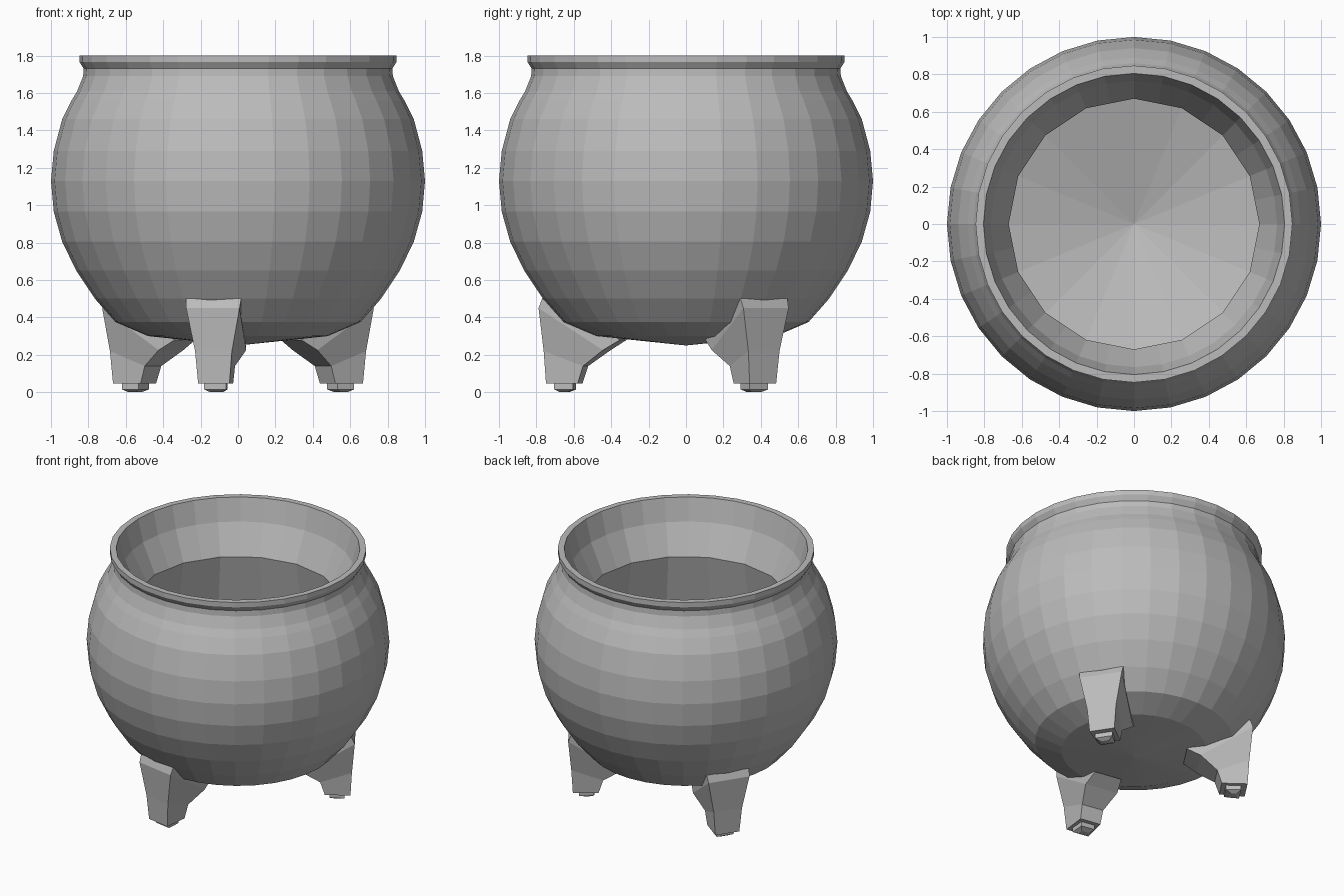
import bpy, bmesh, math

if "Cube" in bpy.data.objects:
    bpy.data.objects.remove(bpy.data.objects["Cube"])

iron = bpy.data.materials.new("grey iron")
iron.diffuse_color = (0.5, 0.5, 0.5, 1)
iron.use_nodes = True
iron.node_tree.nodes["Principled BSDF"].inputs["Base Color"].default_value = iron.diffuse_color


def finish(name, bm):
    bmesh.ops.recalc_face_normals(bm, faces=bm.faces)
    me = bpy.data.meshes.new(name)
    bm.to_mesh(me)
    bm.free()
    me.materials.append(iron)
    ob = bpy.data.objects.new(name, me)
    bpy.context.collection.objects.link(ob)
    return ob


# Cauldron shell: (radius, height), outside from the base up, then over the rim
outer = [(0.48, 0.30), (0.655, 0.375), (0.765, 0.50), (0.865, 0.65), (0.94, 0.805),
         (0.985, 0.965), (1.0, 1.13), (0.985, 1.29), (0.94, 1.46), (0.89, 1.56),
         (0.86, 1.61), (0.828, 1.69), (0.825, 1.73), (0.847, 1.765), (0.847, 1.80),
         (0.805, 1.80), (0.765, 1.64)]
# Inside wall and floor have half as many sides
inner = [(0.67, 1.43), (0.76, 0.95), (0.70, 0.60)]
N = 32

bm = bmesh.new()
rings = []
for k, (r, z) in enumerate(outer + inner):
    ring = []
    for i in range(N):
        a = 2 * math.pi * i / N
        # odd points lie on the chord, which leaves 16 flat sides
        rr = r * math.cos(2 * math.pi / N) if k >= len(outer) and i % 2 else r
        ring.append(bm.verts.new((rr * math.cos(a), rr * math.sin(a), z)))
    rings.append(ring)
for lo, hi in zip(rings, rings[1:]):
    for i in range(N):
        j = (i + 1) % N
        bm.faces.new((lo[i], lo[j], hi[j], hi[i]))
# Base and floor as shallow cones
for ring, z in ((rings[0], 0.25), (rings[-1], 0.40)):
    tip = bm.verts.new((0, 0, z))
    for i in range(N):
        bm.faces.new((ring[i], ring[(i + 1) % N], tip))
finish("cauldron_body", bm)

# Legs: sections of (outer radius, outer z, inner radius, inner z, outer half width, inner half width)
sections = [(0.68, 0.0, 0.64, 0.0, 0.03, 0.03),
            (0.705, 0.015, 0.605, 0.015, 0.06, 0.05),
            (0.705, 0.047, 0.605, 0.047, 0.06, 0.05),
            (0.745, 0.047, 0.575, 0.047, 0.085, 0.075),
            (0.755, 0.22, 0.545, 0.14, 0.1, 0.08),
            (0.775, 0.45, 0.43, 0.225, 0.145, 0.12),
            (0.755, 0.50, 0.34, 0.28, 0.15, 0.10)]


def leg(name, degrees):
    bm = bmesh.new()
    a = math.radians(degrees)
    c, s = math.cos(a), math.sin(a)
    rings = []
    for ro, zo, ri, zi, wo, wi in sections:
        pts = [(ro, -wo, zo), (ro, wo, zo), (ri, wi, zi), (ri, -wi, zi)]
        rings.append([bm.verts.new((x * c - y * s, x * s + y * c, z)) for x, y, z in pts])
    for lo, hi in zip(rings, rings[1:]):
        for i in range(4):
            j = (i + 1) % 4
            bm.faces.new((lo[i], lo[j], hi[j], hi[i]))
    bm.faces.new(rings[0][::-1])
    bm.faces.new(rings[-1])
    finish(name, bm)


for name, degrees in (("front_leg", -100), ("right_leg", 33.5), ("left_leg", 146.5)):
    leg(name, degrees)
